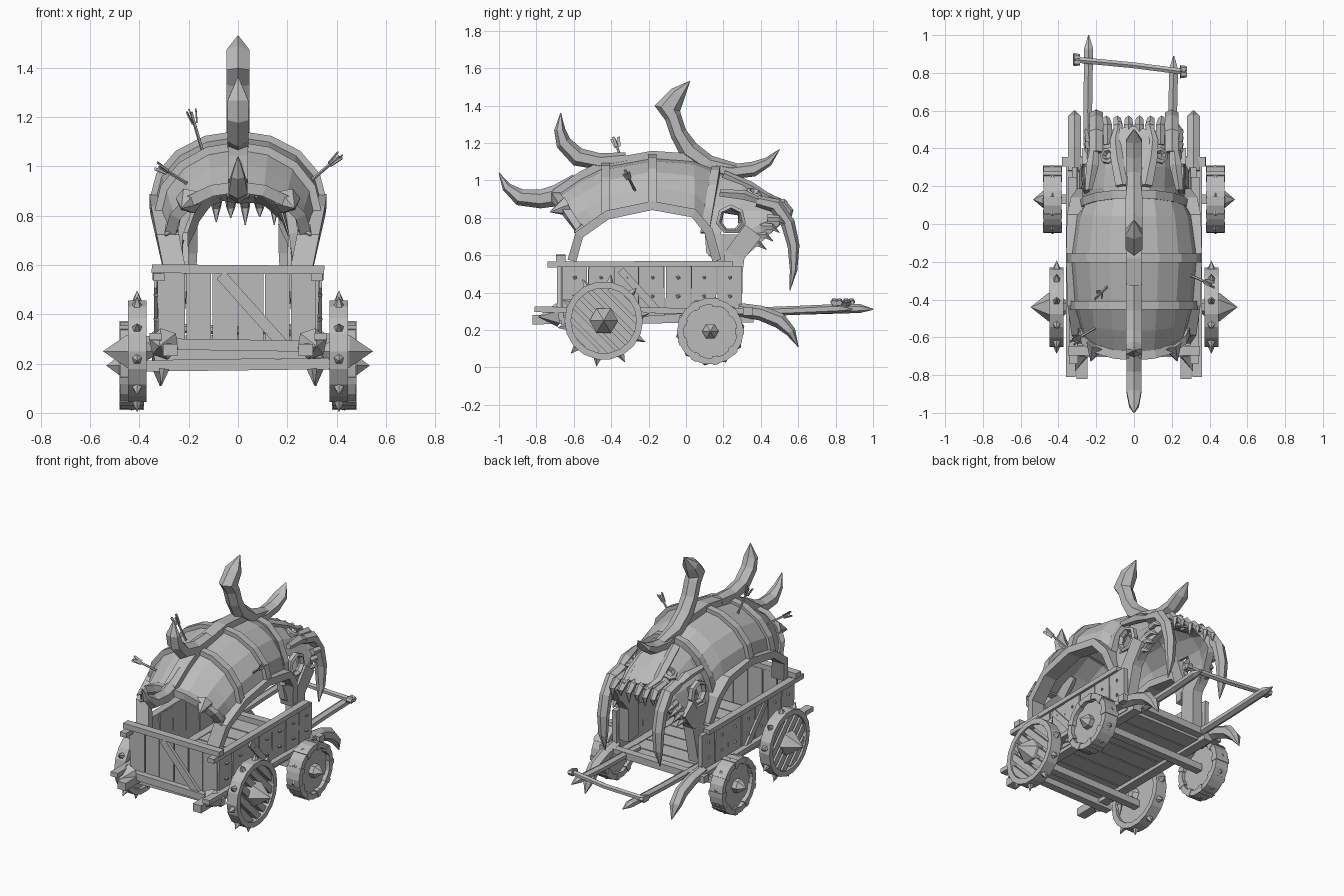
import bpy, bmesh, random
from math import sin, cos, pi, radians, sqrt
from mathutils import Vector, Matrix

random.seed(4)
if "Cube" in bpy.data.objects:
    bpy.data.objects.remove(bpy.data.objects["Cube"])

GREY = (0.5, 0.5, 0.5, 1)
mat = bpy.data.materials.new("plain_grey")
mat.use_nodes = True
mat.diffuse_color = GREY
mat.node_tree.nodes["Principled BSDF"].inputs["Base Color"].default_value = GREY

X, Y, Z = Vector((1, 0, 0)), Vector((0, 1, 0)), Vector((0, 0, 1))
SIDES = (("left", 1), ("right", -1))


def finish(name, bm, solid=0):
    bmesh.ops.recalc_face_normals(bm, faces=bm.faces)
    me = bpy.data.meshes.new(name)
    bm.to_mesh(me)
    bm.free()
    me.materials.append(mat)
    ob = bpy.data.objects.new(name, me)
    bpy.context.collection.objects.link(ob)
    if solid:
        mod = ob.modifiers.new("thickness", "SOLIDIFY")
        mod.thickness, mod.offset = solid, 0


def sweep(bm, pts, rads, lat, n=6, turn=0.0, closed=False):
    """Tube along pts; rads are (in-plane, lateral) half sizes."""
    pts = [Vector(p) for p in pts]
    rings, last = [], len(pts) - 1
    for i, (p, (ri, rl)) in enumerate(zip(pts, rads)):
        a, b = (pts[i - 1], pts[(i + 1) % len(pts)]) if closed else (pts[max(i - 1, 0)], pts[min(i + 1, last)])
        nrm = lat.cross(b - a).normalized()
        rings.append([bm.verts.new(p + nrm * ri * cos(turn + 2 * pi * k / n) + lat * rl * sin(turn + 2 * pi * k / n))
                      for k in range(n)])
    pairs = list(zip(rings, rings[1:])) + ([(rings[-1], rings[0])] if closed else [])
    for r, s in pairs:
        for k in range(n):
            bm.faces.new((r[k], r[(k + 1) % n], s[(k + 1) % n], s[k]))
    if not closed:
        bm.faces.new(rings[0])
        bm.faces.new(rings[-1])


def bar(bm, pts, w, h, lat):
    """Squared timber, w across the lateral axis and h in the other."""
    q = sqrt(0.5)
    sweep(bm, pts, [(h * q, w * q)] * len(pts), lat, 4, pi / 4)


def cone(bm, a, b, r1, r2=0.0, n=6):
    a, b = Vector(a), Vector(b)
    m = Matrix.Translation((a + b) / 2) @ Z.rotation_difference(b - a).to_matrix().to_4x4()
    bmesh.ops.create_cone(bm, cap_ends=True, segments=n, radius1=r1, radius2=r2, depth=(b - a).length, matrix=m)


def horn(name, path, x=0.0, flat=0.05):
    """path rows: y, z, in-plane half thickness."""
    bm = bmesh.new()
    top = max(r for _, _, r in path)
    sweep(bm, [(x, y, z) for y, z, _ in path], [(r, flat * min(1, 1.6 * r / top)) for _, _, r in path], X)
    finish(name, bm)


def section(st, steps, grow=0.0):
    """Arch across the cart: y, half width, low z, top z, lean."""
    y, hw, low, top, lean = st
    out = []
    for i in range(steps + 1):
        t = pi * i / steps
        out.append(Vector(((hw + grow) * cos(t), y + lean * (1 - sin(t)), low + (top + grow - low) * sin(t))))
    return out


def loft(bm, stations, steps):
    rows = [[bm.verts.new(p) for p in section(s, steps)] for s in stations]
    for r, s in zip(rows, rows[1:]):
        for k in range(steps):
            bm.faces.new((r[k], r[k + 1], s[k + 1], s[k]))


# Floor, walls and end board from rough planks
bm = bmesh.new()
for i in range(8):
    y = -0.61 + i * 0.122
    bar(bm, [(-0.31, y, 0.27), (0.31, y, 0.27)], 0.114, 0.025, Y)
finish("floor_planks", bm)

for side, s in SIDES:
    bm = bmesh.new()
    for i in range(7):
        y = -0.595 + i * 0.138
        lo, hi = 0.27 + random.uniform(0, 0.02), 0.55 + random.uniform(-0.01, 0.015)
        bar(bm, [(s * 0.31, y, lo), (s * 0.315, y + random.uniform(-0.004, 0.004), hi)],
            random.uniform(0.025, 0.035), 0.132, X)
        for z in (0.38, 0.48):
            cone(bm, (s * 0.32, y, z), (s * 0.342, y + 0.01, z), 0.014, 0.004, 4)
    bar(bm, [(s * 0.33, -0.35, 0.52), (s * 0.33, -0.15, 0.3)], 0.02, 0.04, X)
    finish(side + "_wall", bm)
    bm = bmesh.new()
    bar(bm, [(s * 0.32, -0.74, 0.55), (s * 0.325, 0.25, 0.555)], 0.045, 0.03, X)
    finish(side + "_wall_rail", bm)

bm = bmesh.new()
for i in range(6):
    x = -0.265 + i * 0.106
    bar(bm, [(x, -0.655, 0.29), (x, -0.655, 0.57)], 0.1, random.uniform(0.02, 0.03), X)
bar(bm, [(-0.07, -0.68, 0.56), (0.18, -0.68, 0.28)], 0.02, 0.045, Y)
bar(bm, [(-0.35, -0.67, 0.585), (0.35, -0.67, 0.58)], 0.05, 0.035, Y)
bar(bm, [(-0.34, -0.68, 0.28), (0.34, -0.68, 0.27)], 0.05, 0.045, Y)
finish("end_board", bm)

# Chassis beams, axles and under-bars
bm = bmesh.new()
for _, s in SIDES:
    bar(bm, [(s * 0.335, -0.81, 0.31), (s * 0.335, 0.33, 0.3)], 0.05, 0.03, X)
    bar(bm, [(s * 0.275, -0.82, 0.255), (s * 0.275, 0.36, 0.265)], 0.06, 0.05, X)
    cone(bm, (s * 0.3, -0.69, 0.28), (s * 0.32, -0.79, 0.27), 0.065)
    cone(bm, (s * 0.3, -0.5, 0.18), (s * 0.31, -0.5, 0.11), 0.025)
for y, z, w in ((-0.64, 0.235, 0.34), (-0.44, 0.19, 0.4), (0.13, 0.19, 0.4), (0.33, 0.29, 0.38)):
    bar(bm, [(-w, y, z), (w, y, z + 0.01)], 0.05, 0.045, Y)
finish("chassis", bm)


# Wheels
def wheel(name, s, y, z, r, x0, x1, tip, slatted):
    bm = bmesh.new()
    mid, half, n = (x0 + x1) / 2, (x1 - x0) / 2, 18
    rim = 0.035
    pts = [(s * mid, y + (r - rim / 2) * cos(2 * pi * k / n), z + (r - rim / 2) * sin(2 * pi * k / n)) for k in range(n)]
    sweep(bm, pts, [(rim / 2 * 1.414, half * 1.414)] * n, X, 4, pi / 4, True)
    face = x1 - 0.025
    back = face - 0.02 if slatted else face
    cone(bm, (s * (x0 + 0.02), y, z), (s * back, y, z), r - 0.02, r - 0.02, n)
    if slatted:
        d = Vector((0, 1, -1)).normalized()
        across = Vector((0, 1, 1)).normalized()
        for i in range(6):
            o = (i - 2.5) * 0.06
            c = Vector((s * (face - 0.004), y, z)) + across * o
            length = sqrt((r - 0.03) ** 2 - o * o)
            bar(bm, [c - d * length, c + d * length], 0.034, 0.04, X)
    else:
        for k in range(9):
            a = 2 * pi * k / 9
            c = Vector((s * mid, y + r * cos(a), z + r * sin(a)))
            bar(bm, [c - Vector((0, cos(a), sin(a))) * 0.045, c + Vector((0, cos(a), sin(a))) * 0.002],
                half * 2.15, 0.03, X)
    for k in range(10):
        a = 2 * pi * (k + 0.25) / 10
        u = Vector((0, cos(a), sin(a)))
        c = Vector((s * mid, y, z)) + u * (r - 0.005)
        cone(bm, c, c + u * (0.045 if slatted else 0.012), 0.022, 0, 5)
    hub = 0.076 if slatted else 0.044
    cone(bm, (s * (face - 0.02), y, z), (s * (x1 + 0.005), y, z), hub, hub)
    cone(bm, (s * (x1 + 0.005), y, z), (s * tip, y, z), hub)
    cone(bm, (s * x0, y, z), (s * (x0 - 0.03), y, z), hub * 0.6, hub * 0.3)
    finish(name, bm)


for side, s in SIDES:
    wheel(side + "_large_wheel", s, -0.44, 0.25, 0.21, 0.372, 0.447, 0.548, True)
    wheel(side + "_small_wheel", s, 0.13, 0.192, 0.178, 0.385, 0.478, 0.535, False)

# Drawbar
bm = bmesh.new()
for x, end in ((-0.24, 0.93), (0.21, 0.82)):
    sweep(bm, [(x, 0.2, 0.29), (x - 0.005, 0.6, 0.305), (x, end, 0.315), (x, end + 0.07, 0.31)],
          [(0.024, 0.027)] * 3 + [(0.003, 0.003)], X)
sweep(bm, [(-0.31, 0.87, 0.345), (0, 0.84, 0.335), (0.27, 0.805, 0.345)], [(0.018, 0.018)] * 3, Y)
for x, y in ((-0.305, 0.87), (0.26, 0.806)):
    for k in (-1, 1):
        cone(bm, (x - 0.015, y + k * 0.014, 0.35), (x + 0.018, y + k * 0.014, 0.345), 0.021, 0.016)
finish("drawbar", bm)

# Ribbed canopy
CANOPY = [(-0.70, 0.265, 0.72, 0.905, 0.14), (-0.56, 0.285, 0.75, 1.0, 0.06), (-0.43, 0.305, 0.81, 1.065, 0),
          (-0.18, 0.325, 0.86, 1.11, 0), (0.04, 0.295, 0.82, 1.095, 0), (0.16, 0.255, 0.72, 1.05, -0.06)]
bm = bmesh.new()
loft(bm, CANOPY, 8)
finish("canopy_shell", bm, 0.025)
for name, i in (("front_rim", 0), ("front_rib", 2), ("middle_rib", 3), ("rear_rib", 5)):
    bm = bmesh.new()
    bar(bm, section(CANOPY[i], 8, 0.012), 0.046, 0.046, Y)
    finish("canopy_" + name, bm)
bm = bmesh.new()
bar(bm, [(0, s[0], s[3] + 0.025) for s in CANOPY], 0.08, 0.045, X)
finish("canopy_spine", bm)
ARCH = [(-0.61, 0.57), (-0.57, 0.71), (-0.42, 0.815), (-0.18, 0.865), (0.04, 0.825), (0.12, 0.73), (0.165, 0.57)]
for side, s in SIDES:
    bm = bmesh.new()
    bar(bm, [(s * (0.255 + 0.06 * min(1, (z - 0.57) / 0.28)), y, z) for y, z in ARCH], 0.09, 0.048, X)
    finish(side + "_canopy_arch", bm)
    bm = bmesh.new()
    cone(bm, (s * 0.2, -0.64, 0.86), (s * 0.23, -0.73, 0.83), 0.055)
    cone(bm, (s * 0.27, -0.56, 0.74), (s * 0.3, -0.6, 0.72), 0.035)
    finish(side + "_rim_studs", bm)

# Horns along the spine
horn("front_horn", [(-0.58, 1.0, 0.04), (-0.68, 0.92, 0.06), (-0.78, 0.9, 0.05), (-0.89, 0.91, 0.045),
                    (-0.96, 0.965, 0.025), (-1.0, 1.04, 0.002)], 0, 0.045)
horn("second_horn", [(-0.32, 1.12, 0.03), (-0.46, 1.1, 0.045), (-0.58, 1.125, 0.05), (-0.655, 1.2, 0.042),
                     (-0.675, 1.27, 0.03), (-0.67, 1.36, 0.002)])
horn("tall_horn", [(0.27, 1.06, 0.03), (0.12, 1.085, 0.05), (0.015, 1.16, 0.055), (-0.04, 1.25, 0.045),
                   (-0.07, 1.34, 0.045), (-0.1, 1.385, 0.07), (-0.045, 1.46, 0.045), (0.02, 1.53, 0.002)], 0, 0.053)
horn("rear_horn", [(0.12, 1.07, 0.03), (0.24, 1.045, 0.04), (0.36, 1.06, 0.04), (0.44, 1.1, 0.025), (0.5, 1.165, 0.002)])

# Beast skull with open temples, roughened like bone
SKULL = [(0.11, 0.25, 0.6, 1.04, 0), (0.19, 0.255, 0.57, 1.03, 0), (0.29, 0.25, 0.57, 0.985, 0),
         (0.4, 0.235, 0.67, 0.925, 0), (0.5, 0.195, 0.76, 0.875, 0)]
bm = bmesh.new()
loft(bm, SKULL, 10)
holes = [f for f in bm.faces
         if 0.2 < f.calc_center_median().y < 0.28 and 0.74 < f.calc_center_median().z < 0.83]
bmesh.ops.delete(bm, geom=holes, context="FACES")
for v in bm.verts:
    v.co += Vector([random.uniform(-0.012, 0.012) for _ in range(3)])
finish("skull", bm, 0.045)
for side, s in SIDES:
    bm = bmesh.new()
    eye = Vector((s * 0.4, 0.3, 0.85)).normalized()
    for c, r, lat in (((s * 0.25, 0.24, 0.79), 0.068, X), ((s * 0.135, 0.36, 0.925), 0.032, eye)):
        u = lat.cross(Y).normalized()
        v = lat.cross(u)
        ring = [Vector(c) + u * r * cos(2 * pi * k / 7) + v * r * sin(2 * pi * k / 7) for k in range(7)]
        sweep(bm, ring, [(0.016, 0.022)] * 7, lat, 5, 0, True)
    finish(side + "_sockets", bm)
    # Brow, snout ridge and cheekbone lumps
    bm = bmesh.new()
    sweep(bm, [(s * 0.06, 0.2, 1.03), (s * 0.09, 0.34, 0.965), (s * 0.1, 0.44, 0.91), (s * 0.08, 0.54, 0.88)],
          [(0.025, 0.04), (0.03, 0.035), (0.02, 0.03), (0.008, 0.015)], X, 5)
    sweep(bm, [(s * 0.24, 0.18, 0.93), (s * 0.22, 0.31, 0.92), (s * 0.21, 0.42, 0.88)],
          [(0.02, 0.02), (0.03, 0.035), (0.015, 0.02)], X, 5)
    bar(bm, [(s * 0.255, 0.23, 0.36), (s * 0.235, 0.26, 0.6), (s * 0.24, 0.36, 0.73)], 0.07, 0.11, X)
    finish(side + "_brow_and_jaw", bm)
    horn(side + "_fang", [(0.38, 0.89, 0.03), (0.48, 0.865, 0.04), (0.545, 0.77, 0.038), (0.575, 0.65, 0.032),
                          (0.575, 0.52, 0.02), (0.555, 0.41, 0.002)], s * 0.2, 0.04)
    horn(side + "_low_tusk", [(0.28, 0.31, 0.035), (0.4, 0.29, 0.04), (0.5, 0.25, 0.042), (0.56, 0.19, 0.028),
                              (0.6, 0.11, 0.002)], s * 0.315, 0.04)
    bm = bmesh.new()
    for i in range(4):
        y, z = 0.33 + i * 0.035, 0.66 + i * 0.045
        sweep(bm, [(s * 0.235, y, z), (s * 0.245, y + 0.06, z), (s * 0.23, y + 0.1, z - 0.03)],
              [(0.024, 0.022), (0.018, 0.018), (0.002, 0.002)], X, 5)
    finish(side + "_cheek_teeth", bm)
bm = bmesh.new()
for i in range(6):
    x = -0.14 + i * 0.056
    tip = 0.775 + random.uniform(-0.02, 0.025)
    sweep(bm, [(x, 0.42, 0.89), (x, 0.52, 0.875), (x * 1.05, 0.555, 0.835), (x * 1.05, 0.55, tip)],
          [(0.02, 0.022), (0.026, 0.026), (0.02, 0.02), (0.002, 0.002)], X, 5)
finish("upper_teeth", bm)

# Stray arrows
bm = bmesh.new()
for tail, head in (((-0.19, -0.38, 1.22), (-0.14, -0.33, 1.05)), ((0.41, -0.32, 1.04), (0.27, -0.26, 0.92)),
                   ((-0.32, -0.62, 1.0), (-0.19, -0.54, 0.92))):
    a, d = Vector(tail), (Vector(head) - Vector(tail))
    cone(bm, a, head, 0.007, 0.007, 5)
    for k in range(3):
        out = d.normalized().orthogonal()
        out.rotate(Matrix.Rotation(k * radians(120), 3, d))
        bar(bm, [a + out * 0.016 - d * 0.05, a + out * 0.008 + d * 0.25], 0.006, 0.015, X)
finish("arrows", bm)
